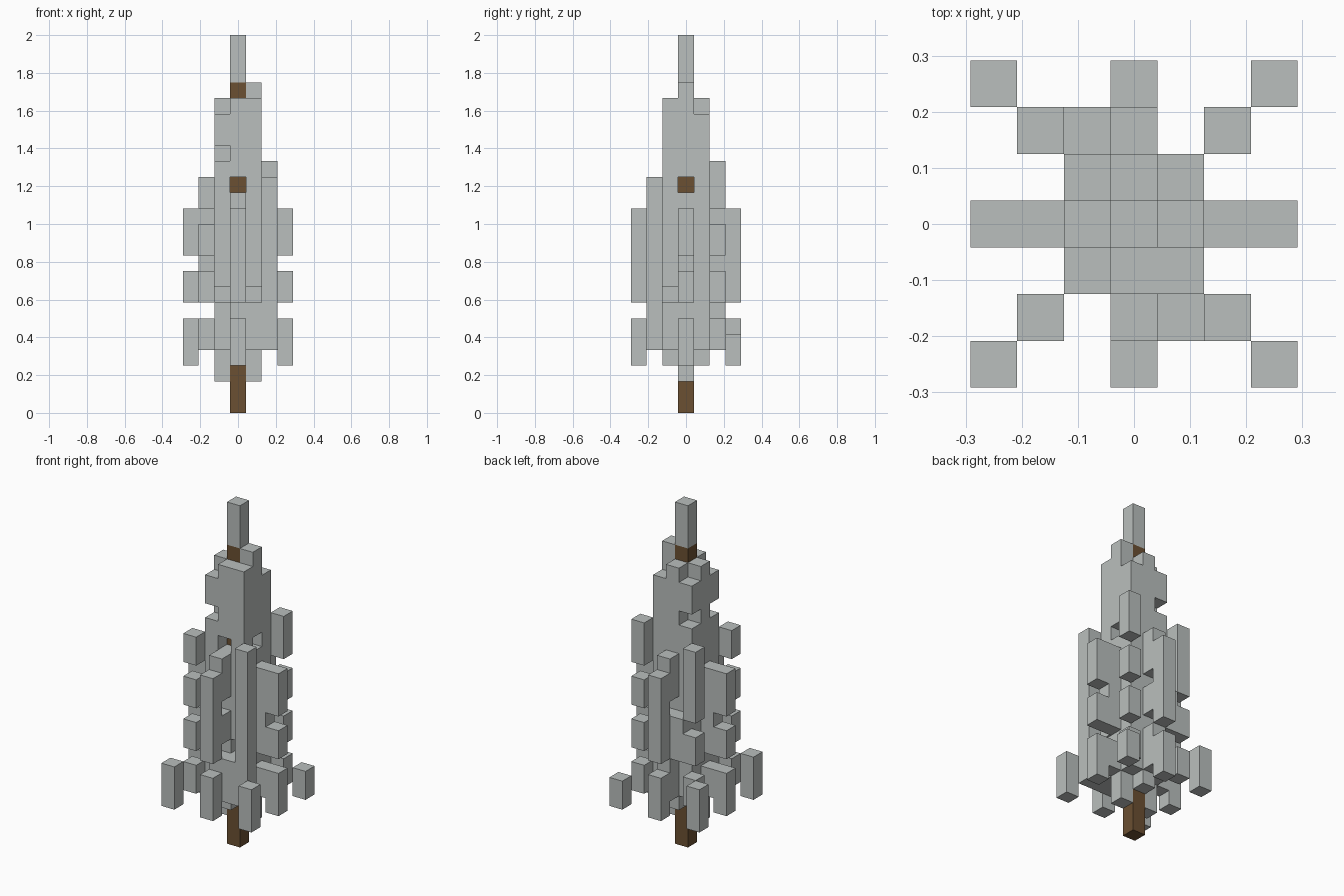
import bpy, bmesh
from mathutils import Vector

if "Cube" in bpy.data.objects:
    bpy.data.objects.remove(bpy.data.objects["Cube"])

U = 1 / 12  # edge of one block


def material(name, rgb):
    m = bpy.data.materials.new(name)
    m.use_nodes = True
    m.diffuse_color = (*rgb, 1)
    m.node_tree.nodes["Principled BSDF"].inputs["Base Color"].default_value = (*rgb, 1)
    return m


leaf_grey = material("leaf grey", (0.49, 0.52, 0.51))
bark_brown = material("bark brown", (0.147, 0.08, 0.032))

# Each part is a set of block columns: (x, y) -> spans of (bottom, top)
trunk = {(0, 0): [(0, 21)]}
spire = {(0, 0): [(21, 24)]}

inner_foliage = {
    (0, -1): [(3, 14), (15, 20)],
    (0, 1): [(3, 20)],
    (1, 0): [(2, 14), (15, 21)],
    (-1, 0): [(2, 20)],
    (1, -1): [(4, 7), (8, 20)],
    (-1, -1): [(4, 7), (8, 16), (17, 19)],
    (1, 1): [(4, 19)],
    (-1, 1): [(4, 16), (17, 19)],
}

# Branches that stick out along the axes
side_branches = {(1, -2): [(4, 7)], (-1, 2): [(7, 10)]}
for s in (-1, 1):
    side_branches[0, 2 * s] = [(4, 7), (8, 10), (11, 14)]
    side_branches[0, 3 * s] = [(3, 6), (7, 13)]
    side_branches[2 * s, 0] = [(4, 6), (7, 13)]
    side_branches[3 * s, 0] = [(3, 6), (7, 9), (10, 13)]

# Loose clumps on the diagonals
tufts = [(4, 6), (7, 9), (10, 12)]
diagonal_branches = {
    (-2, -2): tufts + [(13, 15)],
    (2, 2): tufts + [(13, 16)],
    (2, -2): [(4, 15)],
    (-2, 2): [(4, 6), (7, 9), (10, 15)],
}
hanging_tips = {(x, y): [(3, 6)] for x in (-3, 3) for y in (-3, 3)}
hanging_tips[3, 3] = [(3, 5)]


def blocks(columns):
    return {(x, y, z) for (x, y), spans in columns.items()
            for lo, hi in spans for z in range(lo, hi)}


parts = [
    ("trunk", trunk, bark_brown),
    ("spire", spire, leaf_grey),
    ("inner_foliage", inner_foliage, leaf_grey),
    ("side_branches", side_branches, leaf_grey),
    ("diagonal_branches", diagonal_branches, leaf_grey),
    ("hanging_tips", hanging_tips, leaf_grey),
]
filled = set().union(*(blocks(c) for _, c, _ in parts))


def build(name, columns, mat):
    """Skin the blocks, leaving out faces pressed against another block."""
    bm = bmesh.new()
    for cell in sorted(blocks(columns)):
        centre = Vector(cell) + Vector((0, 0, 0.5))
        for axis in range(3):
            for sign in (-1, 1):
                n = Vector((0, 0, 0))
                n[axis] = sign
                if tuple(int(a + b) for a, b in zip(cell, n)) in filled:
                    continue
                a = Vector((0, 0, 0))
                a[(axis + 1) % 3] = 0.5
                b = n.cross(a)
                mid = centre + n / 2
                ring = (mid - a - b, mid + a - b, mid + a + b, mid - a + b)
                bm.faces.new([bm.verts.new(p * U) for p in ring])
    bmesh.ops.remove_doubles(bm, verts=bm.verts, dist=U / 100)
    mesh = bpy.data.meshes.new(name)
    bm.to_mesh(mesh)
    bm.free()
    mesh.materials.append(mat)
    bpy.context.collection.objects.link(bpy.data.objects.new(name, mesh))


for part in parts:
    build(*part)
